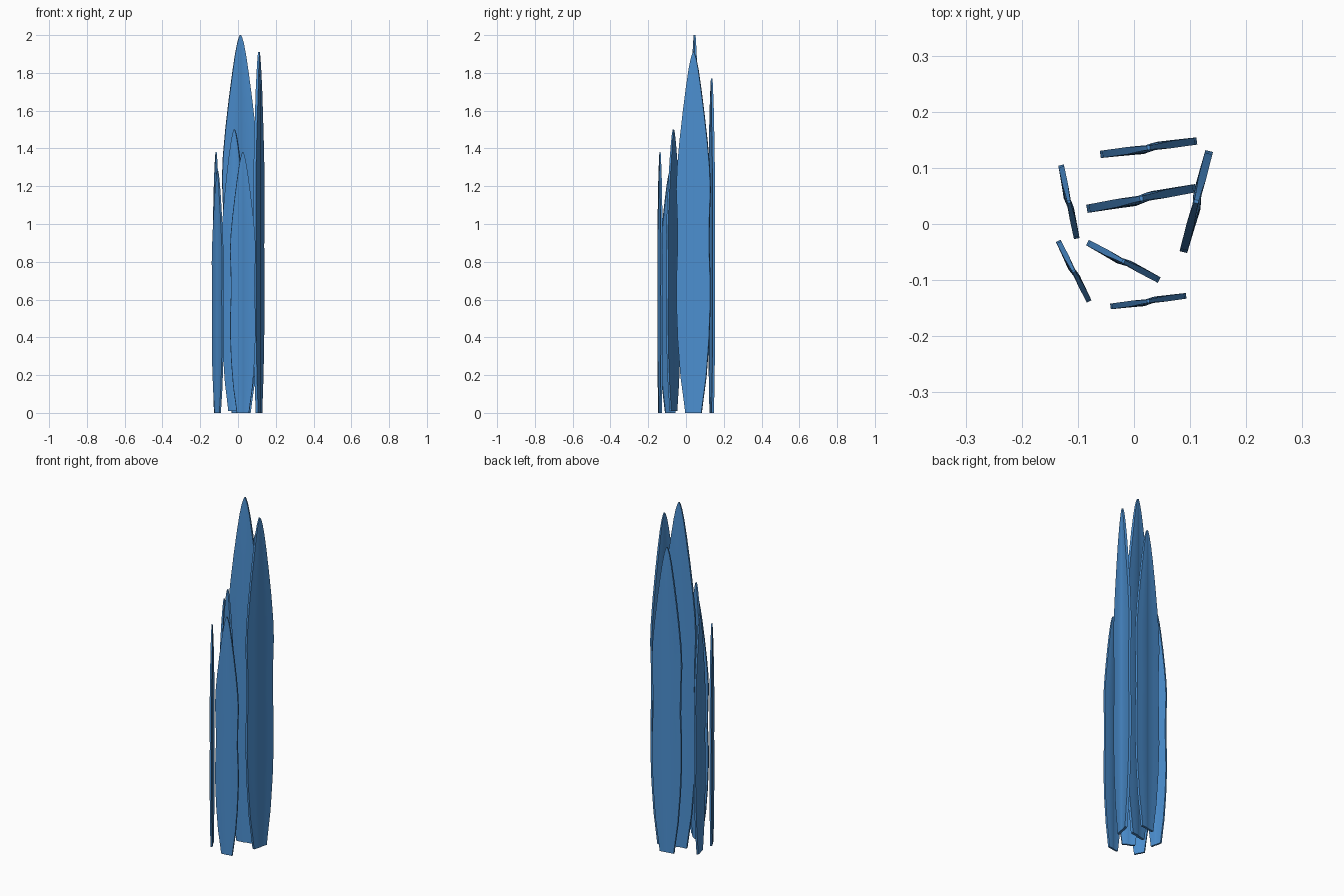
import bpy, bmesh, math
from mathutils import Vector

if "Cube" in bpy.data.objects:
    bpy.data.objects.remove(bpy.data.objects["Cube"])

blue = bpy.data.materials.new("blade_blue")
blue.diffuse_color = (0.07, 0.27, 0.62, 1)
blue.use_nodes = True
blue.node_tree.nodes["Principled BSDF"].inputs["Base Color"].default_value = blue.diffuse_color

# Shared outline: fraction of height, fraction of half width
OUTLINE = [(0, .47), (.03, .55), (.1, .75), (.2, .91), (.3, .99), (.38, .98), (.46, .92),
           (.54, .94), (.62, 1), (.68, .95), (.75, .82), (.83, .63), (.9, .44),
           (.95, .29), (.98, .17), (.993, .09), (1, .03)]
# Shared creased cross-section: across, sideways offset per unit of half width
SECTION = [(-1, 0), (-.55, -.018), (-.12, -.04), (.02, -.012), (.2, .022), (.6, .012), (1, 0)]


def blade(name, x0, y0, x1, y1, height, base=0.0):
    """Thin upright leaf whose plan runs from (x0, y0) to (x1, y1)."""
    a, b = Vector((x0, y0, 0)), Vector((x1, y1, 0))
    mid, along = (a + b) / 2, (b - a).normalized()
    side = Vector((-along.y, along.x, 0))
    half = (b - a).length / 2
    thick = 0.0073 * height
    bm = bmesh.new()
    rings = []
    for t, w in OUTLINE:
        th = thick * (1 if t < .9 else 1 - 4 * (t - .9))
        z = Vector((0, 0, base + t * (height - base)))
        line = [(mid + along * (u * w * half) + z, o * half * w) for u, o in SECTION]
        ring = [p + side * (o - th / 2) for p, o in line]
        ring += [p + side * (o + th / 2) for p, o in reversed(line)]
        rings.append([bm.verts.new(p) for p in ring])
    n = len(rings[0])
    for lo, hi in zip(rings, rings[1:]):
        for i in range(n):
            j = (i + 1) % n
            bm.faces.new((lo[i], lo[j], hi[j], hi[i]))
    # caps at the foot and tip
    bm.faces.new(rings[0][::-1])
    bm.faces.new(rings[-1])
    bmesh.ops.recalc_face_normals(bm, faces=bm.faces)
    mesh = bpy.data.meshes.new(name)
    bm.to_mesh(mesh)
    bm.free()
    mesh.materials.append(blue)
    ob = bpy.data.objects.new(name, mesh)
    bpy.context.collection.objects.link(ob)
    bpy.ops.object.select_all(action='DESELECT')
    ob.select_set(True)
    bpy.context.view_layer.objects.active = ob
    bpy.ops.object.shade_smooth_by_angle(angle=math.radians(40))


# Cluster of seven blades
blade("back_blade", -.060, .124, .112, .148, 1.77)
blade("tall_centre_blade", -.084, .027, .110, .064, 2.0)
blade("right_blade", .088, -.050, .134, .130, 1.91)
blade("left_back_blade", -.130, .105, -.102, -.026, 1.38)
blade("left_front_blade", -.135, -.030, -.080, -.138, 1.28)
blade("inner_front_blade", -.083, -.033, .045, -.100, 1.5, .01)
blade("front_blade", -.042, -.147, .093, -.128, 1.38)
